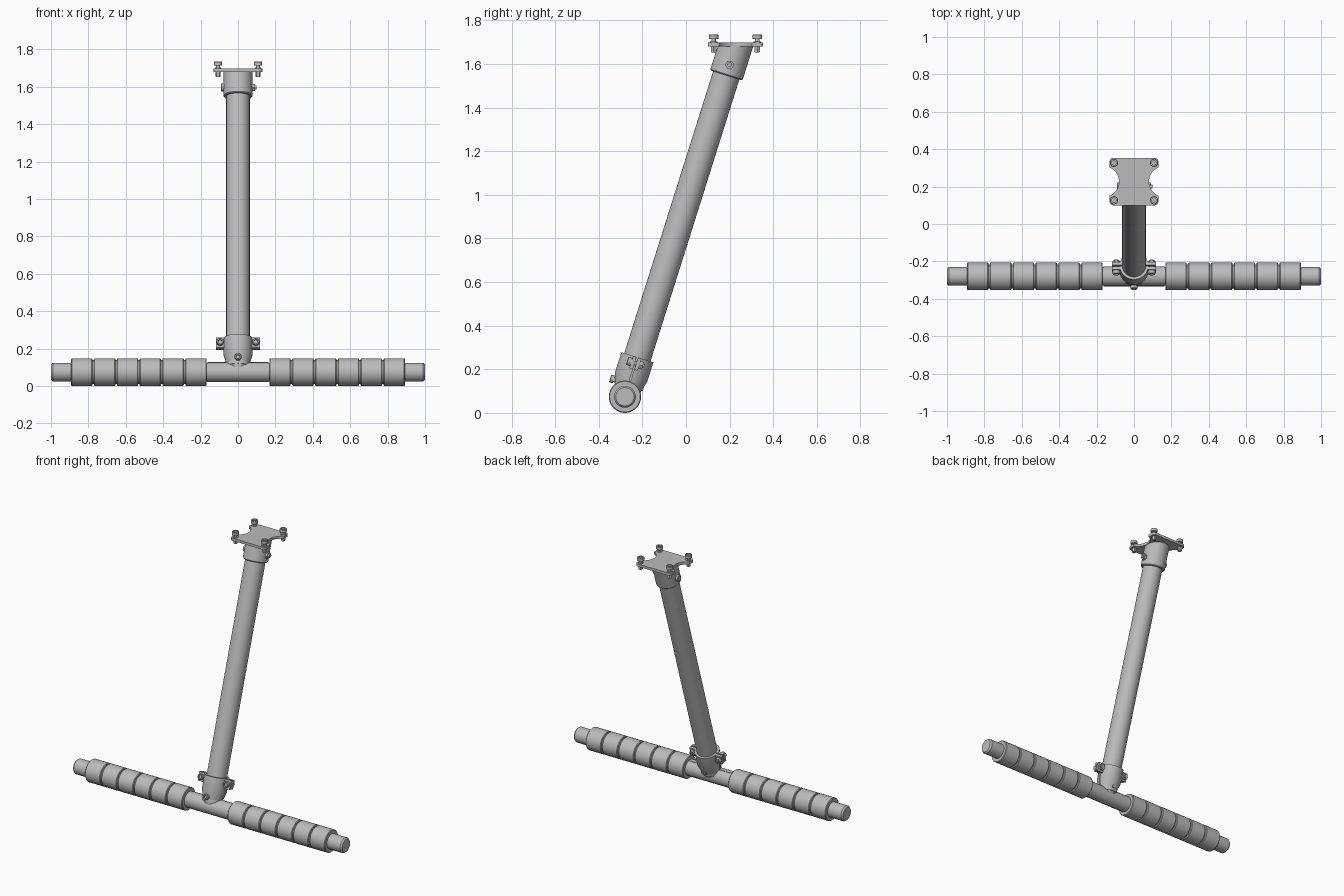
import bpy, bmesh
from math import cos, sin, pi, radians
from mathutils import Vector

cube = bpy.data.objects.get("Cube")
if cube:
    bpy.data.objects.remove(cube)

grey = bpy.data.materials.new("satin_grey")
grey.use_nodes = True
grey.diffuse_color = (0.5, 0.5, 0.5, 1)
grey.node_tree.nodes["Principled BSDF"].inputs["Base Color"].default_value = (0.5, 0.5, 0.5, 1)

# Shared axes: the crossbar runs along X, the post leans back from it
X, Z = Vector((1, 0, 0)), Vector((0, 0, 1))
HUB = Vector((0, -0.28, 0.074))
LEAN = radians(17.5)
UP = Vector((0, sin(LEAN), cos(LEAN)))
BACK = Vector((0, cos(LEAN), -sin(LEAN)))
PLATE_Z = 1.68


def finish(name, bm):
    bmesh.ops.recalc_face_normals(bm, faces=bm.faces)
    mesh = bpy.data.meshes.new(name)
    bm.to_mesh(mesh)
    bm.free()
    mesh.materials.append(grey)
    obj = bpy.data.objects.new(name, mesh)
    bpy.context.collection.objects.link(obj)
    bpy.ops.object.select_all(action='DESELECT')
    obj.select_set(True)
    bpy.context.view_layer.objects.active = obj
    bpy.ops.object.shade_smooth_by_angle(angle=radians(35))
    return obj


def lathe(name, origin, axis, profile, sides=40, cut=None):
    """Spin (radius, height) pairs around an axis; cut = (point, normal) removes one side."""
    bm = bmesh.new()
    rot = axis.to_track_quat('Z', 'Y')
    rings = []
    for r, h in profile:
        rings.append([bm.verts.new(origin + rot @ Vector((r * cos(2 * pi * i / sides),
                      r * sin(2 * pi * i / sides), h))) for i in range(sides)])
    for a, b in zip(rings, rings[1:]):
        for i in range(sides):
            j = (i + 1) % sides
            bm.faces.new((a[i], a[j], b[j], b[i]))
    bm.faces.new(rings[0])
    bm.faces.new(rings[-1])
    if cut:
        bmesh.ops.bisect_plane(bm, geom=bm.verts[:] + bm.edges[:] + bm.faces[:],
                               plane_co=cut[0], plane_no=cut[1], clear_outer=True)
        bmesh.ops.holes_fill(bm, edges=[e for e in bm.edges if e.is_boundary])
    return finish(name, bm)


def rod(name, origin, axis, r, h0, h1, sides=32, cut=None):
    return lathe(name, origin, axis, [(r, h0), (r, h1)], sides, cut)


def box(name, center, half):
    """Box aligned with X, BACK and UP."""
    bm = bmesh.new()
    bmesh.ops.create_cube(bm, size=2)
    for v in bm.verts:
        v.co = center + X * v.co.x * half[0] + BACK * v.co.y * half[1] + UP * v.co.z * half[2]
    return finish(name, bm)


def socket_head(name, origin, axis, r, h):
    lathe(name, origin, axis, [(r, 0), (r, h * 0.85), (r * 0.88, h), (r * 0.55, h),
                               (r * 0.55, h * 0.4)], 24)


# Crossbar with chamfered ends
lathe("crossbar", HUB, X, [(0.042, -1), (0.05, -0.99), (0.05, 0.99), (0.042, 1)])

# Segmented foam rollers
START, PITCH, GAP, R = 0.168, 0.122, 0.008, 0.074
for side, label in ((1, "left"), (-1, "right")):
    profile = []
    for i in range(6):
        a = START + i * PITCH
        b = a + PITCH - GAP
        profile += [(0.064, a), (R - 0.004, a), (R, a + 0.004),
                    (R, b - 0.004), (R - 0.004, b), (0.064, b)]
    lathe(label + "_roller", HUB, X * side, profile, 48)

# Leaning post
rod("post", HUB, UP, 0.063, 0.03, 1.66, 48)

# Split tee clamp: front and back halves around post and crossbar
for side, label in ((1, "back"), (-1, "front")):
    cut = (HUB + BACK * side * 0.003, BACK * -side)
    lathe("tee_socket_" + label, HUB, UP, [(0.048, 0), (0.077, 0.095), (0.077, 0.19)], 48, cut)
    rod("tee_sleeve_" + label, HUB, X, 0.053, -0.163, 0.163, 40, cut)

# Clamp ears and their bolts
for side, label in ((1, "left"), (-1, "right")):
    center = HUB + UP * 0.16 + X * side * 0.095
    for face in (1, -1):
        box(label + "_clamp_ear", center + BACK * face * 0.012 - X * side * 0.006,
            (0.029, 0.008, 0.029))
    rod(label + "_clamp_bolt", center, BACK, 0.01, -0.03, 0.042, 16)
    socket_head(label + "_clamp_bolt_head", center - BACK * 0.02, -BACK, 0.019, 0.02)
    rod(label + "_clamp_nut", center, BACK, 0.02, 0.02, 0.036, 6)

# Locking screw through the tee
lock = HUB + UP * 0.06
rod("lock_screw", lock, BACK, 0.012, -0.08, 0.07, 20)
socket_head("lock_screw_head", lock - BACK * 0.072, -BACK, 0.018, 0.018)

# Upper collar, trimmed level under the mounting plate
lathe("upper_collar", HUB, UP, [(0.073, 1.545), (0.078, 1.55), (0.078, 1.78)], 48,
      (Vector((0, 0, PLATE_Z + 0.002)), Z))

# Cross bolt through the collar
cross = HUB + UP * 1.596
rod("collar_bolt", cross, X, 0.011, -0.092, 0.1, 20)
socket_head("collar_bolt_head", cross - X * 0.074, -X, 0.021, 0.018)
rod("collar_nut", cross, X, 0.021, 0.074, 0.091, 6)

# Mounting plate: rounded corners and a scooped waist on each side
MID = Vector((0, 0.227, PLATE_Z))
quarter = []
for k in range(9):
    a = radians(68) * k / 8
    quarter.append((0.161 - 0.081 * cos(a), 0.081 * sin(a)))
for k in range(6):
    a = pi / 2 * k / 5
    quarter.append((0.112 + 0.018 * cos(a), 0.109 + 0.018 * sin(a)))
half = quarter + [(-x, y) for x, y in reversed(quarter)]
outline = half + [(-x, -y) for x, y in half[1:-1]]
bm = bmesh.new()
base = bm.faces.new([bm.verts.new(MID + Vector((x, y, 0))) for x, y in outline])
top = bmesh.ops.extrude_face_region(bm, geom=[base])["geom"]
bmesh.ops.translate(bm, vec=Z * 0.017, verts=[v for v in top if isinstance(v, bmesh.types.BMVert)])
if not base.is_valid or len([f for f in bm.faces if abs(f.normal.z) > 0.9]) < 2:
    bm.faces.new([v for v in base.verts])
finish("mounting_plate", bm)

# Four raised mounting bolts with washers and nuts
for sx in (1, -1):
    for sy in (1, -1):
        label = ("left" if sx > 0 else "right") + ("_back" if sy > 0 else "_front")
        at = MID + Vector((sx * 0.107, sy * 0.1, 0))
        rod(label + "_bolt", at, Z, 0.01, -0.028, 0.045, 16)
        socket_head(label + "_bolt_head", at + Z * 0.034, Z, 0.022, 0.021)
        rod(label + "_washer", at, Z, 0.017, 0.015, 0.022, 20)
        rod(label + "_nut", at, Z, 0.014, -0.025, 0, 6)
